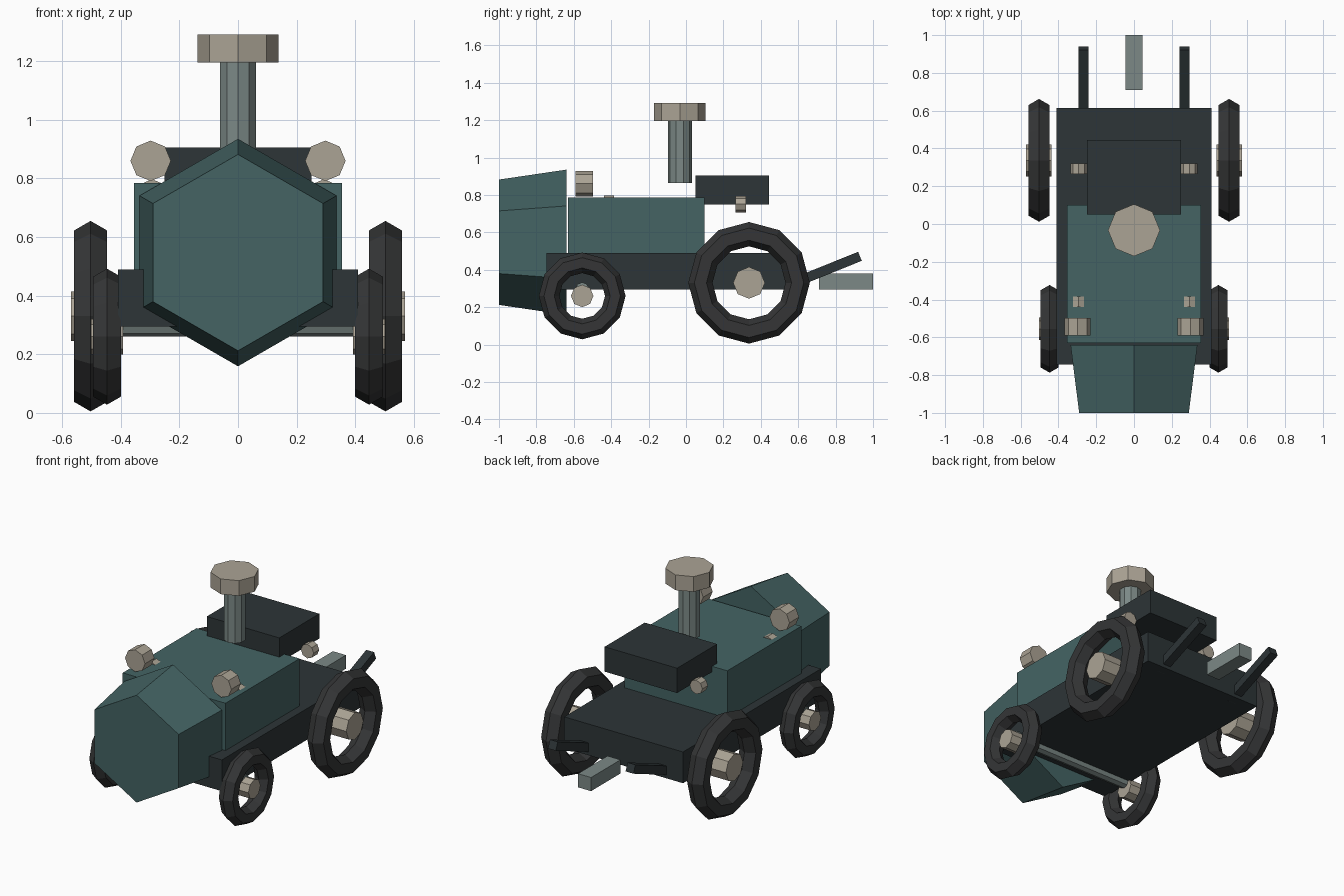
import bpy
from math import radians, pi

if "Cube" in bpy.data.objects:
    bpy.data.objects.remove(bpy.data.objects["Cube"])


def material(name, rgb):
    m = bpy.data.materials.new(name)
    m.diffuse_color = (*rgb, 1)
    m.use_nodes = True
    m.node_tree.nodes["Principled BSDF"].inputs["Base Color"].default_value = m.diffuse_color
    return m


TEAL = material("teal_paint", (0.058, 0.127, 0.127))
DARK = material("dark_metal", (0.026, 0.035, 0.038))
TYRE = material("rubber", (0.035, 0.036, 0.037))
CREAM = material("cream_metal", (0.41, 0.37, 0.30))
STEEL = material("grey_steel", (0.20, 0.25, 0.24))
ALONG = {"x": (0, pi / 2, 0), "y": (pi / 2, 0, 0), "z": (0, 0, 0)}


def finish(name, mat):
    ob = bpy.context.object
    ob.name = name
    ob.data.materials.append(mat)
    return ob


def box(name, mat, x, y, z, tilt=0):
    """Box from (min, max) ranges, optionally tilted about x."""
    bpy.ops.mesh.primitive_cube_add(
        size=1, location=[(a + b) / 2 for a, b in (x, y, z)], rotation=(tilt, 0, 0))
    bpy.context.object.scale = [b - a for a, b in (x, y, z)]
    return finish(name, mat)


def rod(name, mat, loc, r, depth, axis, sides=8):
    bpy.ops.mesh.primitive_cylinder_add(
        vertices=sides, radius=r, depth=depth, location=loc, rotation=ALONG[axis])
    return finish(name, mat)


def wheel(name, x, y, z, outer, tube, hub_r, hub_w):
    bpy.ops.mesh.primitive_torus_add(
        major_segments=12, minor_segments=6, major_radius=outer - tube,
        minor_radius=tube, location=(x, y, z), rotation=ALONG["x"])
    finish(name + "_tyre", TYRE)
    rod(name + "_hub", CREAM, (x, y, z), hub_r, hub_w, "x")


# Body
box("chassis", DARK, (-0.41, 0.41), (-0.745, 0.615), (0.295, 0.49))
box("hood", TEAL, (-0.355, 0.355), (-0.63, 0.10), (0.44, 0.785))
box("seat", DARK, (-0.25, 0.25), (0.05, 0.445), (0.75, 0.905))

# Hexagonal nose tapering to the front
bpy.ops.mesh.primitive_cone_add(vertices=6, radius1=0.388, radius2=0.335, depth=0.36,
                                location=(0, -0.82, 0.547), rotation=ALONG["y"])
finish("nose", TEAL)

# Exhaust stack and cap
rod("exhaust_stack", STEEL, (0, -0.033, 1.035), 0.064, 0.34, "z", 10)
rod("exhaust_cap", CREAM, (0, -0.033, 1.243), 0.138, 0.095, "z")

# Front axle and rear hitch
rod("front_axle", STEEL, (0, -0.555, 0.297), 0.036, 0.88, "x")
box("hitch", STEEL, (-0.045, 0.045), (0.71, 1.0), (0.295, 0.38))

# Mirrored parts
for side, s in (("left", -1), ("right", 1)):
    wheel(f"{side}_front_wheel", s * 0.447, -0.555, 0.26, 0.232, 0.055, 0.06, 0.11)
    wheel(f"{side}_rear_wheel", s * 0.503, 0.337, 0.33, 0.325, 0.065, 0.085, 0.135)
    rod(f"{side}_headlamp", CREAM, (s * 0.298, -0.543, 0.86), 0.069, 0.093, "y")
    rod(f"{side}_hood_lamp", CREAM, (s * 0.293, -0.412, 0.753), 0.044, 0.055, "y")
    rod(f"{side}_rear_lamp", CREAM, (s * 0.293, 0.292, 0.751), 0.044, 0.055, "y")
    box(f"{side}_lift_arm", DARK, (s * 0.268 - 0.027, s * 0.268 + 0.027),
        (0.535, 0.945), (0.369, 0.421), radians(22))
